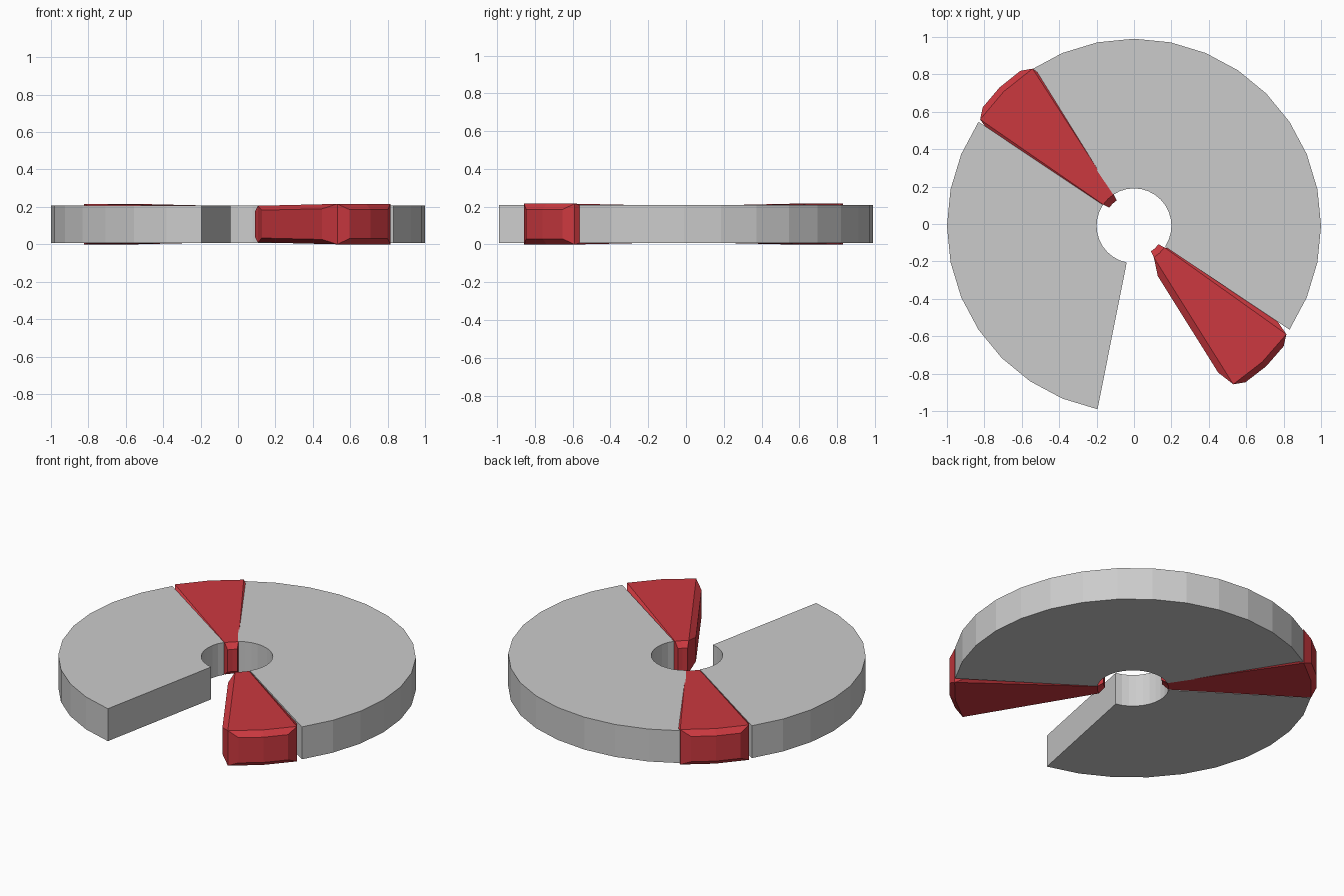
import bpy, bmesh, math
from mathutils import Vector

if "Cube" in bpy.data.objects:
    bpy.data.objects.remove(bpy.data.objects["Cube"])

CY = -0.0095          # disc axis sits slightly off the bounding-box centre
ZC = 0.108            # mid height
STEP = 11.25          # degrees per segment of the 32-sided disc


def polar(r, deg, z):
    a = math.radians(deg)
    return Vector((r * math.cos(a), r * math.sin(a) + CY, z))


def sector(bm, angles, r_in, r_out, h_in, h_out):
    """Closed ring sector; returns its (inner, outer, end) face groups."""
    rows = [[bm.verts.new(polar(r, a, ZC + s * h))
             for r, h, s in ((r_in, h_in, -1), (r_out, h_out, -1),
                             (r_out, h_out, 1), (r_in, h_in, 1))] for a in angles]
    inner, outer = [], []
    for p, q in zip(rows, rows[1:]):
        for i in range(4):
            j = (i + 1) % 4
            f = bm.faces.new((p[i], q[i], q[j], p[j]))
            if i == 1:
                outer.append(f)
            elif i == 3:
                inner.append(f)
    ends = [bm.faces.new(rows[0]), bm.faces.new(rows[-1][::-1])]
    bmesh.ops.recalc_face_normals(bm, faces=bm.faces[:])
    return inner, outer, ends


def finish(bm, name, mat=None):
    bmesh.ops.recalc_face_normals(bm, faces=bm.faces[:])
    me = bpy.data.meshes.new(name)
    bm.to_mesh(me)
    bm.free()
    if mat:
        me.materials.append(mat)
    ob = bpy.data.objects.new(name, me)
    bpy.context.collection.objects.link(ob)


def pad(bm, faces, depth, scale):
    """Raise a face group outward and taper it, leaving chamfers around it."""
    n = sum((f.normal for f in faces), Vector()).normalized()
    new = bmesh.ops.extrude_face_region(bm, geom=faces)["geom"]
    bmesh.ops.delete(bm, geom=faces, context='FACES_ONLY')
    verts = [g for g in new if isinstance(g, bmesh.types.BMVert)]
    c = sum((v.co for v in verts), Vector()) / len(verts)
    for v in verts:
        v.co = c + (v.co - c) * scale + n * depth


# Grey disc sections
for name, first, count in (("disc_section_large", -33.75, 14),
                           ("disc_section_small", 146.25, 10)):
    bm = bmesh.new()
    sector(bm, [first + i * STEP for i in range(count + 1)], 0.2, 1.0, 0.1, 0.1)
    finish(bm, name)

# Red wedges with chamfered ends and sides
red = bpy.data.materials.new("red")
red.diffuse_color = (0.6, 0.04, 0.05, 1)
red.use_nodes = True
red.node_tree.nodes["Principled BSDF"].inputs["Base Color"].default_value = red.diffuse_color
for name, axis in (("wedge_front", -46.7), ("wedge_back", 134.1)):
    bm = bmesh.new()
    inner, outer, ends = sector(bm, [axis - STEP, axis, axis + STEP],
                                0.2, 1.0, 0.098, 0.108)
    for group, scale in ((inner, 0.7), (outer, 0.72), (ends[:1], 0.76), (ends[1:], 0.76)):
        pad(bm, group, 0.035, scale)
    finish(bm, name, red)
